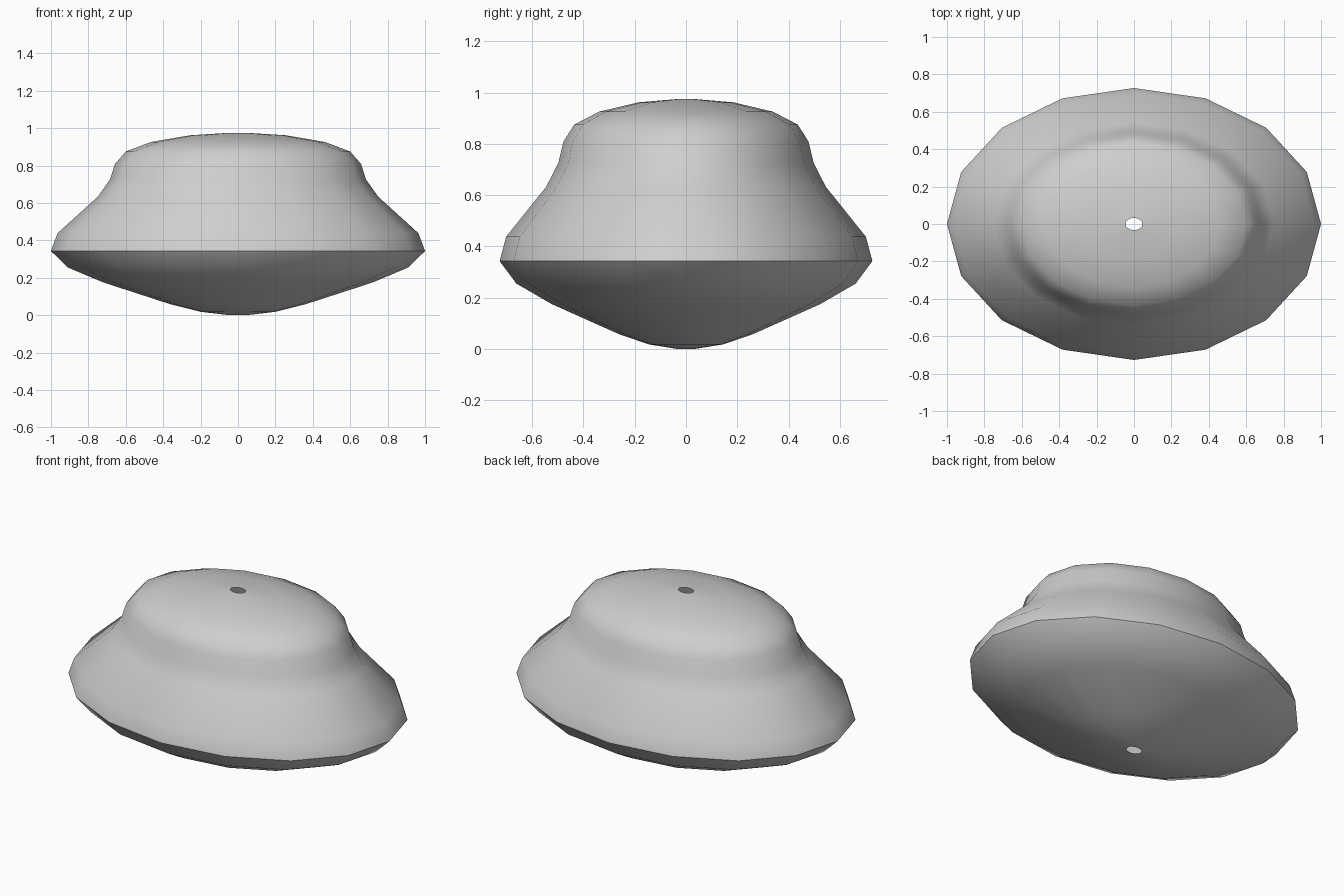
import bpy, bmesh, math

if "Cube" in bpy.data.objects:
    bpy.data.objects.remove(bpy.data.objects["Cube"])

SIDES = 16
DEPTH = 0.727  # y radius relative to x radius

# Profile from the bottom hole to the top hole: (x radius, height)
PROFILE = [(0.045, 0.0), (0.20, 0.018), (0.36, 0.058), (0.72, 0.175),
           (0.91, 0.255), (1.0, 0.343), (0.965, 0.438), (0.75, 0.633),
           (0.685, 0.725), (0.658, 0.808), (0.60, 0.875), (0.465, 0.926),
           (0.255, 0.962), (0.045, 0.975)]

# Elliptical open shell with a small hole at each end
bm = bmesh.new()
rings = []
for r, z in PROFILE:
    ring = []
    for i in range(SIDES):
        a = 2 * math.pi * i / SIDES
        ring.append(bm.verts.new((r * math.cos(a), DEPTH * r * math.sin(a), z)))
    rings.append(ring)
for low, high in zip(rings, rings[1:]):
    for i in range(SIDES):
        j = (i + 1) % SIDES
        bm.faces.new((low[i], low[j], high[j], high[i]))

mesh = bpy.data.meshes.new("shell")
bm.to_mesh(mesh)
bm.free()
shell = bpy.data.objects.new("shell", mesh)
bpy.context.collection.objects.link(shell)

# Plain grey surface
grey = bpy.data.materials.new("light grey")
grey.diffuse_color = (0.62, 0.62, 0.62, 1)
grey.use_nodes = True
grey.node_tree.nodes["Principled BSDF"].inputs["Base Color"].default_value = grey.diffuse_color
mesh.materials.append(grey)

# Smooth body with a sharp rim
bpy.context.view_layer.objects.active = shell
shell.select_set(True)
bpy.ops.object.shade_smooth_by_angle(angle=math.radians(45))
